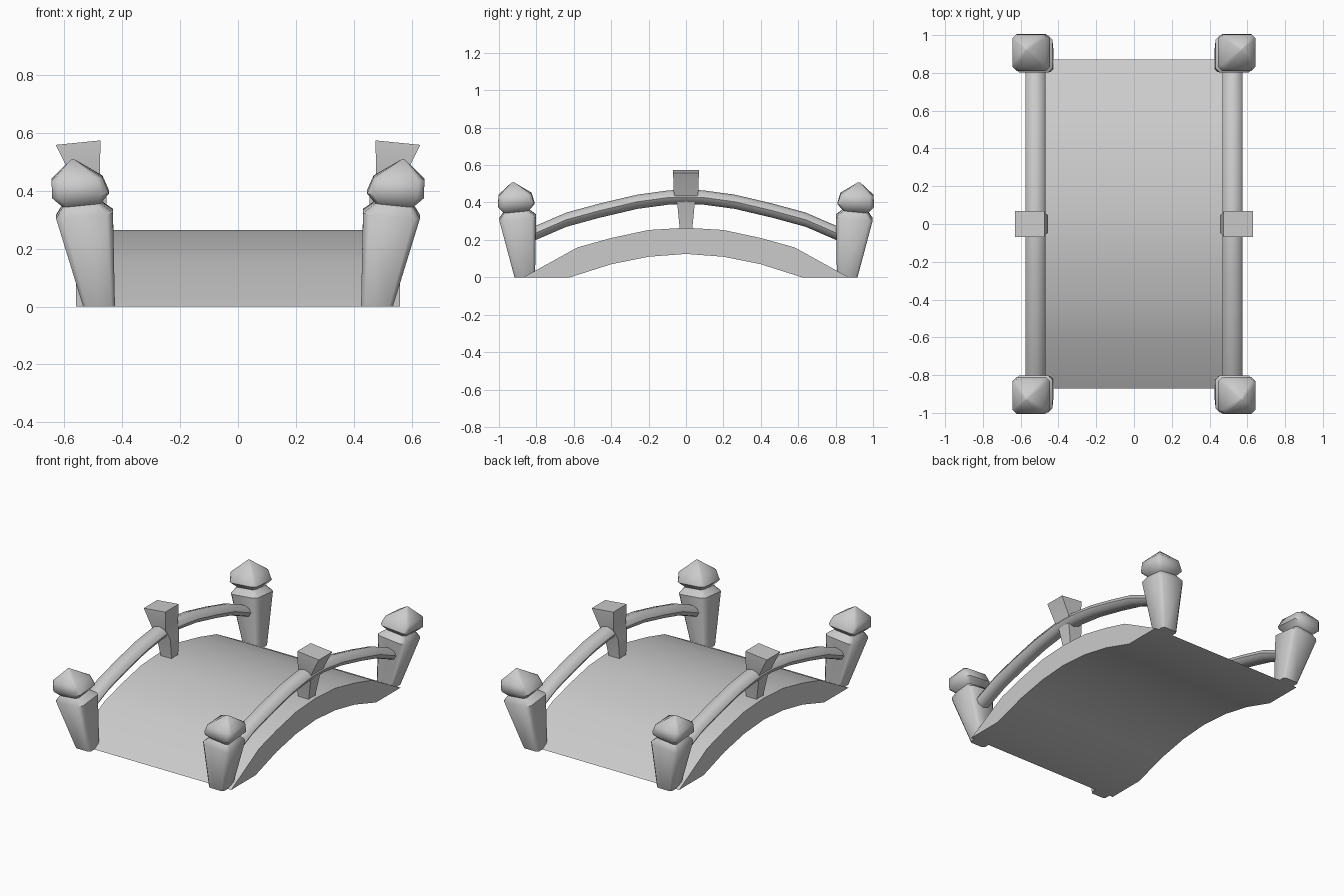
import bpy, bmesh, math

if "Cube" in bpy.data.objects:
    bpy.data.objects.remove(bpy.data.objects["Cube"])


def finish(name, bm, angle):
    bmesh.ops.recalc_face_normals(bm, faces=bm.faces)
    me = bpy.data.meshes.new(name)
    bm.to_mesh(me)
    bm.free()
    ob = bpy.data.objects.new(name, me)
    bpy.context.collection.objects.link(ob)
    bpy.ops.object.select_all(action='DESELECT')
    bpy.context.view_layer.objects.active = ob
    ob.select_set(True)
    bpy.ops.object.shade_smooth_by_angle(angle=math.radians(angle))
    return ob


def loft(name, rings, angle):
    bm = bmesh.new()
    loops = [[bm.verts.new(p) for p in r] for r in rings]
    n = len(loops[0])
    for a, b in zip(loops, loops[1:]):
        for i in range(n):
            j = (i + 1) % n
            bm.faces.new((a[i], a[j], b[j], b[i]))
    bm.faces.new(loops[0][::-1])
    bm.faces.new(loops[-1])
    return finish(name, bm, angle)


def square_ring(sx, sy, cx, cy, z, hx, hy, tx, ty, chamfer):
    # Chamfered square whose plane leans outward by slopes tx, ty
    k = 1 - chamfer
    shape = [(1, -k), (1, k), (k, 1), (-k, 1), (-1, k), (-1, -k), (-k, -1), (k, -1)]
    if chamfer == 0:
        shape = [(1, -1), (1, 1), (-1, 1), (-1, -1)]
    return [(sx * (cx + u * hx), sy * (cy + v * hy), z - tx * u * hx - ty * v * hy)
            for u, v in shape]


# Arched deck
top = [(0.87, 0), (0.58, 0.16), (0.4, 0.21), (0.2, 0.253), (0, 0.265)]
under = [(0, 0.125), (0.2, 0.11), (0.4, 0.07), (0.62, 0)]
profile = top + [(-y, z) for y, z in top[-2::-1]]
profile += [(-y, z) for y, z in under[::-1]] + under[1:]
loft("deck", [[(x, y, z) for y, z in profile] for x in (-0.56, 0.56)], 30)

# Leaning corner posts with pointed caps: cx, cy, z, half size, tilt
post = [(0.48, 0.862, 0.0, 0.055, 0.0),
        (0.53, 0.900, 0.32, 0.098, 0.10),
        (0.54, 0.908, 0.355, 0.066, 0.10),
        (0.544, 0.908, 0.388, 0.098, 0.08),
        (0.556, 0.914, 0.443, 0.088, 0.06),
        (0.570, 0.925, 0.508, 0.006, 0.0)]
for sx, side in ((-1, "left"), (1, "right")):
    for sy, end in ((-1, "front"), (1, "back")):
        loft(f"{end}_{side}_post",
             [square_ring(sx, sy, cx, cy, z, h, h, t, t, 0.22) for cx, cy, z, h, t in post], 50)

# Middle posts with flared heads: cx, z, half x, half y, tilt
middle = [(0.49, 0.22, 0.035, 0.03, 0.0),
          (0.505, 0.39, 0.05, 0.046, 0.05),
          (0.525, 0.45, 0.048, 0.065, 0.1),
          (0.5525, 0.566, 0.0775, 0.069, 0.1)]
# Curved handrails: y, z
half = [(0.82, 0.23), (0.64, 0.308), (0.46, 0.357), (0.26, 0.404), (0.09, 0.427)]
path = half + [(0, 0.43)] + [(-y, z) for y, z in half[::-1]]
for sx, side in ((-1, "left"), (1, "right")):
    loft(f"{side}_middle_post",
         [square_ring(sx, 1, cx, 0, z, hx, hy, t, 0, 0) for cx, z, hx, hy, t in middle], 30)
    rings = []
    for y, z in path:
        rings.append([(sx * 0.522 + 0.053 * math.cos(a), y, z + 0.038 * math.sin(a))
                      for a in (math.tau * i / 8 for i in range(8))])
    loft(f"{side}_handrail", rings, 60)
